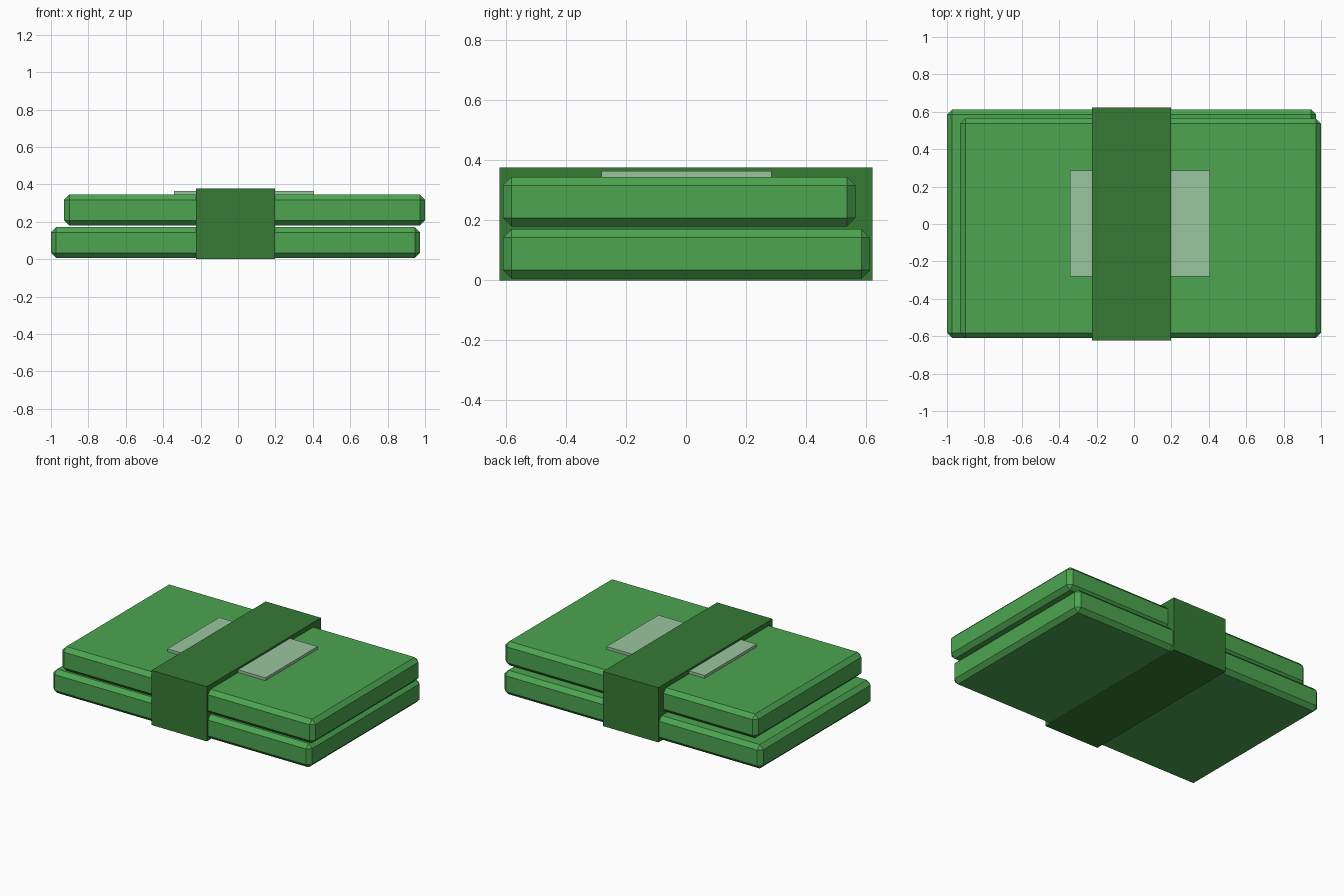
import bpy
import bmesh
from mathutils import Vector

default = bpy.data.objects.get("Cube")
if default:
    bpy.data.objects.remove(default, do_unlink=True)


def make_material(name, color):
    mat = bpy.data.materials.new(name)
    mat.use_nodes = True
    mat.diffuse_color = (*color, 1)
    bsdf = next(n for n in mat.node_tree.nodes if n.type == "BSDF_PRINCIPLED")
    bsdf.inputs["Base Color"].default_value = (*color, 1)
    return mat


def make_box(name, low, high, mat, chamfer=0):
    """Flat-shaded box between two corners, optionally with chamfered edges."""
    low, high = Vector(low), Vector(high)
    size = high - low
    bm = bmesh.new()
    bmesh.ops.create_cube(bm, size=1)
    bmesh.ops.scale(bm, vec=size, verts=bm.verts)
    if chamfer:
        bmesh.ops.bevel(bm, geom=bm.edges[:], offset=chamfer, segments=1,
                        affect="EDGES", profile=0.5)
    mesh = bpy.data.meshes.new(name)
    bm.to_mesh(mesh)
    bm.free()
    mesh.materials.append(mat)
    obj = bpy.data.objects.new(name, mesh)
    obj.location = (low + high) / 2
    bpy.context.collection.objects.link(obj)
    return obj


note_green = make_material("note green", (0.072, 0.375, 0.08))
band_green = make_material("dark band green", (0.036, 0.195, 0.036))
label_green = make_material("pale label green", (0.33, 0.56, 0.35))

# Two chamfered stacks, slightly offset from each other
make_box("lower_stack", (-1, -0.61, 0.006), (0.974, 0.613, 0.171), note_green, 0.028)
make_box("upper_stack", (-0.93, -0.61, 0.18), (1, 0.565, 0.345), note_green, 0.028)

# Pale panel on the top stack
make_box("top_label", (-0.342, -0.282, 0.34), (0.407, 0.285, 0.364), label_green)

# Band wrapped around both stacks
make_box("wrapping_band", (-0.224, -0.622, 0), (0.198, 0.622, 0.377), band_green)
